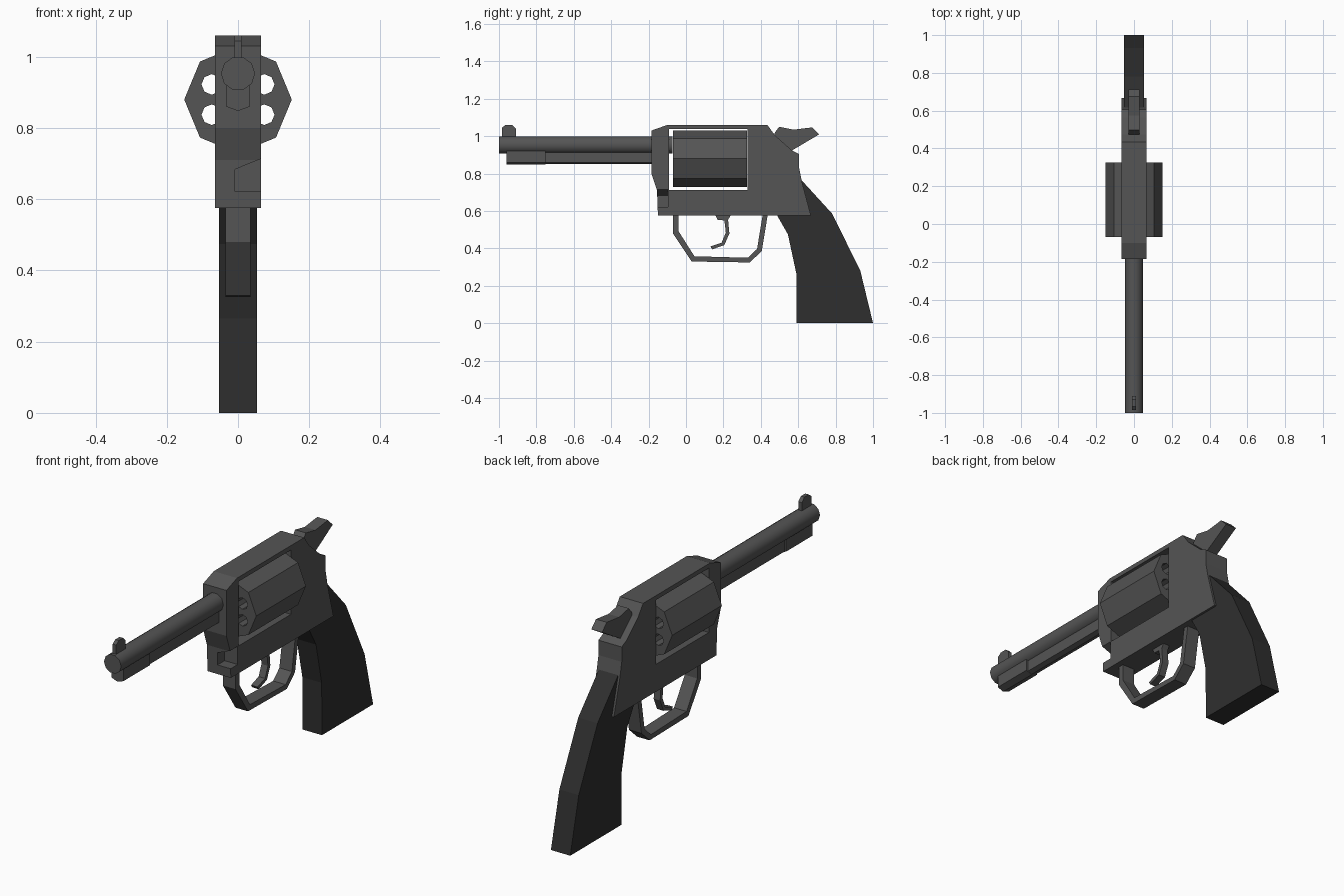
import bpy, bmesh
from math import pi, sin, cos, radians
from mathutils import Matrix, Vector

if "Cube" in bpy.data.objects:
    bpy.data.objects.remove(bpy.data.objects["Cube"])


def material(name, value):
    m = bpy.data.materials.new(name)
    m.diffuse_color = (value, value, value, 1)
    m.use_nodes = True
    m.node_tree.nodes["Principled BSDF"].inputs["Base Color"].default_value = m.diffuse_color
    return m


STEEL = material("steel", 0.09)
GRIP = material("dark_grip", 0.028)


def make(name, bm, mat=STEEL):
    bmesh.ops.recalc_face_normals(bm, faces=bm.faces)
    me = bpy.data.meshes.new(name)
    bm.to_mesh(me)
    bm.free()
    ob = bpy.data.objects.new(name, me)
    bpy.context.collection.objects.link(ob)
    me.materials.append(mat)
    return ob


def extrude(name, pts, step, mat=STEEL):
    """Extrude a closed outline of 3D points along a vector."""
    bm = bmesh.new()
    face = bm.faces.new([bm.verts.new(p) for p in pts])
    geom = bmesh.ops.extrude_face_region(bm, geom=[face], use_keep_orig=True)["geom"]
    verts = [g for g in geom if isinstance(g, bmesh.types.BMVert)]
    bmesh.ops.translate(bm, verts=verts, vec=Vector(step))
    return make(name, bm, mat)


def side_profile(name, yz, half, mat=STEEL):
    return extrude(name, [(-half, y, z) for y, z in yz], (2 * half, 0, 0), mat)


def front_profile(name, xz, y0, y1):
    return extrude(name, [(x, y0, z) for x, z in xz], (0, y1 - y0, 0))


def rod(name, x, z, r, y0, y1, sides):
    pts = [(x + r * cos(2 * pi * i / sides), z + r * sin(2 * pi * i / sides)) for i in range(sides)]
    return front_profile(name, pts, y0, y1)


def cut(target, cutter):
    mod = target.modifiers.new(cutter.name, 'BOOLEAN')
    mod.operation = 'DIFFERENCE'
    mod.solver = 'EXACT'
    mod.object = cutter
    cutter.hide_render = True
    cutter.hide_viewport = True


# Frame with cylinder window and the crane notch at its lower front
frame = side_profile("frame", [
    (-.185, 1.03), (-.10, 1.06), (.435, 1.06), (.475, 1.005), (.565, .925), (.605, .905),
    (.605, .83), (.62, .755), (.668, .575), (-.15, .575), (-.155, .71), (-.185, .80)], .065)
cut(frame, side_profile("window_cutter", [(-.09, .713), (.33, .713), (.33, 1.038), (-.09, 1.038)], .2))
cut(frame, front_profile("notch_cutter", [(-.008, .622), (.1, .622), (.1, .728), (-.008, .684)], -.3, -.095))

# Eight-sided cylinder with six chambers bored through
drum = rod("cylinder", 0, .88, .151, -.07, .326, 8)
for i in range(6):
    a = radians(30 + 60 * i)
    cut(drum, rod(f"chamber_cutter_{i}", .085 * cos(a), .88 + .085 * sin(a), .029, -.2, .5, 8))

# Barrel, running back to the cylinder face
barrel = rod("barrel", 0, .953, .048, -1, -.071, 10)
bpy.context.view_layer.objects.active = barrel
barrel.select_set(True)
bpy.ops.object.shade_smooth_by_angle(angle=radians(40))

# Lug and rib under the barrel
front_profile("ejector_lug", [(-.033, .92), (-.033, .86), (0, .848), (.033, .86), (.033, .92)], -.96, -.75)
front_profile("under_rib", [(-.024, .93), (-.024, .858), (0, .85), (.024, .858), (.024, .93)], -.751, -.17)

# Front sight
side_profile("front_sight", [
    (-.985, .99), (-.985, 1.045), (-.965, 1.06), (-.93, 1.06), (-.91, 1.04), (-.91, .99)], .01)

# Hammer
side_profile("hammer", [
    (.46, .95), (.475, 1.02), (.498, 1.05), (.575, 1.035), (.675, 1.047),
    (.712, 1.01), (.62, .955), (.56, .92), (.53, .90)], .03)

# Trigger guard band
side_profile("trigger_guard", [
    (-.07, .58), (-.07, .48), (.03, .33), (.34, .325), (.405, .385), (.437, .58),
    (.41, .58), (.38, .397), (.33, .35), (.045, .358), (-.04, .492), (-.04, .58)], .035)

# Trigger
side_profile("trigger", [
    (.155, .58), (.17, .552), (.205, .55), (.213, .485), (.19, .43), (.13, .41),
    (.14, .395), (.205, .418), (.232, .48), (.225, .552), (.24, .58)], .018)

# Grip
side_profile("grip", [
    (.485, .58), (.545, .475), (.59, .265), (.592, 0), (1, 0), (.932, .28),
    (.782, .585), (.615, .768), (.55, .70)], .054, GRIP)
